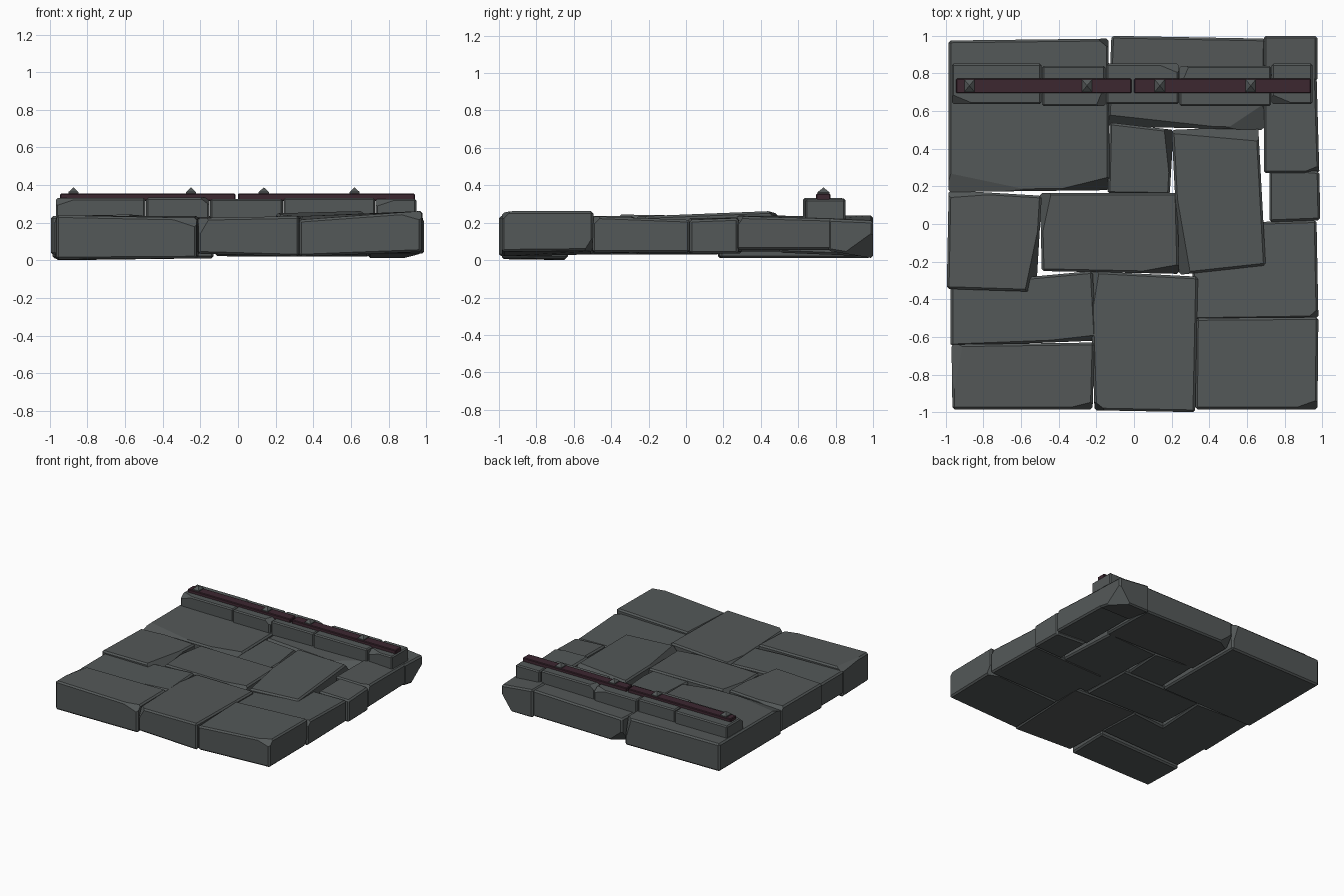
import bpy, bmesh
from mathutils import Vector

if "Cube" in bpy.data.objects:
    bpy.data.objects.remove(bpy.data.objects["Cube"])


def material(name, rgb):
    m = bpy.data.materials.new(name)
    m.diffuse_color = (*rgb, 1)
    m.use_nodes = True
    m.node_tree.nodes["Principled BSDF"].inputs["Base Color"].default_value = m.diffuse_color
    return m


STONE = material("grey stone", (0.088, 0.098, 0.098))
IRON = material("dark maroon metal", (0.046, 0.020, 0.030))


def finish(name, bm, mat):
    bmesh.ops.recalc_face_normals(bm, faces=bm.faces)
    me = bpy.data.meshes.new(name)
    bm.to_mesh(me)
    bm.free()
    me.materials.append(mat)
    ob = bpy.data.objects.new(name, me)
    bpy.context.collection.objects.link(ob)
    return ob


def block(name, corners, bottom, tops, chips=(), bevel=0.012, mat=STONE):
    """Hewn block: corners SW, SE, NE, NW; chip = (corner, toward previous, toward next, depth, top?)."""
    if not isinstance(bottom, (tuple, list)):
        bottom = [bottom] * 4
    if not isinstance(tops, (tuple, list)):
        tops = [tops] * 4
    bm = bmesh.new()
    lo = [Vector((*c, z)) for c, z in zip(corners, bottom)]
    hi = [Vector((*c, z)) for c, z in zip(corners, tops)]
    lv = [bm.verts.new(p) for p in lo]
    hv = [bm.verts.new(p) for p in hi]
    bm.faces.new(lv[::-1])
    bm.faces.new(hv)
    for i in range(4):
        j = (i + 1) % 4
        bm.faces.new((lv[i], lv[j], hv[j], hv[i]))
    bmesh.ops.bevel(bm, geom=bm.edges[:], offset=bevel, segments=1, affect='EDGES')
    centre = sum(lo + hi, Vector()) / 8
    # knock off corners with plane cuts
    for i, a, b, d, top in chips:
        ring, other = (hi, lo) if top else (lo, hi)
        p = ring[i]
        pts = [p + (q - p).normalized() * s for q, s in
               ((ring[i - 1], a), (ring[(i + 1) % 4], b), (other[i], d))]
        n = (pts[1] - pts[0]).cross(pts[2] - pts[0]).normalized()
        if n.dot(centre - pts[0]) > 0:
            n = -n
        cut = bmesh.ops.bisect_plane(bm, geom=bm.verts[:] + bm.edges[:] + bm.faces[:],
                                     plane_co=pts[0], plane_no=n, clear_outer=True)
        edges = [e for e in cut['geom_cut'] if isinstance(e, bmesh.types.BMEdge)]
        bmesh.ops.contextual_create(bm, geom=edges)
    return finish(name, bm, mat)


def rect(x0, x1, y0, y1):
    return [(x0, y0), (x1, y0), (x1, y1), (x0, y1)]


# paving slabs, back row
block("slab_back_left", [(-.985, .17), (-.13, .18), (-.135, .985), (-.985, .975)],
      .01, (.235, .225, .235, .235), [(0, .1, .45, .03, 1), (1, .3, .07, .15, 1), (2, .05, .06, .2, 1)])
block("slab_back_middle", [(-.14, .52), (.69, .50), (.70, .985), (-.12, 1.0)],
      (.04, .04, .02, .02), (.215, .225, .235, .22), [(0, .06, .7, .06, 1), (3, .12, .08, .1, 0), (1, .2, .14, .05, 1)])
block("slab_back_corner", rect(.69, .975, .76, 1.0),
      (.05, .05, .01, .01), (.24, .22, .21, .24), [(2, .16, .1, .14, 0), (0, .1, .06, .1, 1)])
block("slab_right_back", [(.69, .27), (.985, .27), (.97, .80), (.69, .80)],
      .055, (.24, .235, .22, .235), [(1, .1, .04, .06, 1)])
block("slab_right_small", [(.72, .01), (.99, .02), (.985, .28), (.72, .30)], .035, (.225, .215, .225, .23))
# middle slabs
block("slab_centre_back", [(-.14, .16), (.19, .155), (.21, .50), (-.13, .54)],
      .045, (.215, .215, .23, .225), [(2, .3, .05, .12, 1)])
block("slab_centre_right", [(.24, -.27), (.70, -.22), (.66, .52), (.20, .50)],
      .045, (.235, .235, .265, .25), [(0, .5, .06, .09, 1), (2, .08, .6, .1, 1)])
block("slab_centre", [(-.49, -.25), (.24, -.265), (.23, .165), (-.50, .165)],
      .035, (.22, .225, .225, .23), [(1, .25, .05, .08, 1), (3, .06, .25, .1, 1)])
block("slab_left", [(-.995, -.345), (-.52, -.36), (-.49, .15), (-.985, .18)],
      .03, (.235, .245, .235, .23), [(1, .06, .4, .1, 1), (3, .3, .04, .04, 1)])
# front slabs
block("slab_left_front", [(-.975, -.65), (-.20, -.62), (-.22, -.25), (-.975, -.32)],
      .03, (.215, .22, .225, .215), [(1, .4, .03, .03, 1)])
block("slab_right_front", [(.31, -.51), (.98, -.50), (.97, .02), (.31, .0)],
      .04, (.215, .235, .215, .215), [(1, .06, .05, .05, 1)])
block("slab_front_left", [(-.965, -.985), (-.22, -.985), (-.21, -.63), (-.97, -.64)],
      (.005, .01, .01, .0), (.24, .225, .235, .235), [(1, .16, .04, .05, 1), (3, .06, .3, .03, 1)])
block("slab_front_middle", [(-.21, -.99), (.325, -1.0), (.34, -.28), (-.235, -.25)],
      (.035, .02, .04, .04), (.225, .235, .235, .22), [(0, .05, .06, .1, 1), (3, .05, .25, .06, 1)])
block("slab_front_right", [(.325, -.985), (.975, -.985), (.98, -.495), (.33, -.50)],
      (.02, .045, .05, .03), (.215, .262, .262, .235), [(1, .14, .05, .05, 1), (2, .05, .12, .08, 0)])

# low kerb of bricks
joints = [-.97, -.49, -.15, .24, .73, .95]
tops = [.33, .333, .327, .332, .326]
for i, top in enumerate(tops):
    shift = .006 * (-1) ** i
    block(f"kerb_brick_{i + 1}", rect(joints[i] + .002, joints[i + 1] - .002, .632 + shift, .846 + shift),
          .19, top, [(i % 4, .05, .12, .04, 1)], .009)

# metal strips along the kerb
for side, x0, x1 in (("left", -.945, -.014), ("right", .0, .94)):
    block(f"metal_strip_{side}", rect(x0, x1, .695, .772), .315, .355, bevel=.005, mat=IRON)

# pyramid studs
for i, x in enumerate((-.875, -.25, .137, .62)):
    bm = bmesh.new()
    base = [bm.verts.new((x + a * .027, .735 + b * .033, z)) for z in (.34, .362)
            for a, b in ((-1, -1), (1, -1), (1, 1), (-1, 1))]
    tip = bm.verts.new((x, .735, .388))
    bm.faces.new(base[3::-1])
    for k in range(4):
        n = (k + 1) % 4
        bm.faces.new((base[k], base[n], base[n + 4], base[k + 4]))
        bm.faces.new((base[k + 4], base[n + 4], tip))
    finish(f"stud_{i + 1}", bm, STONE)
